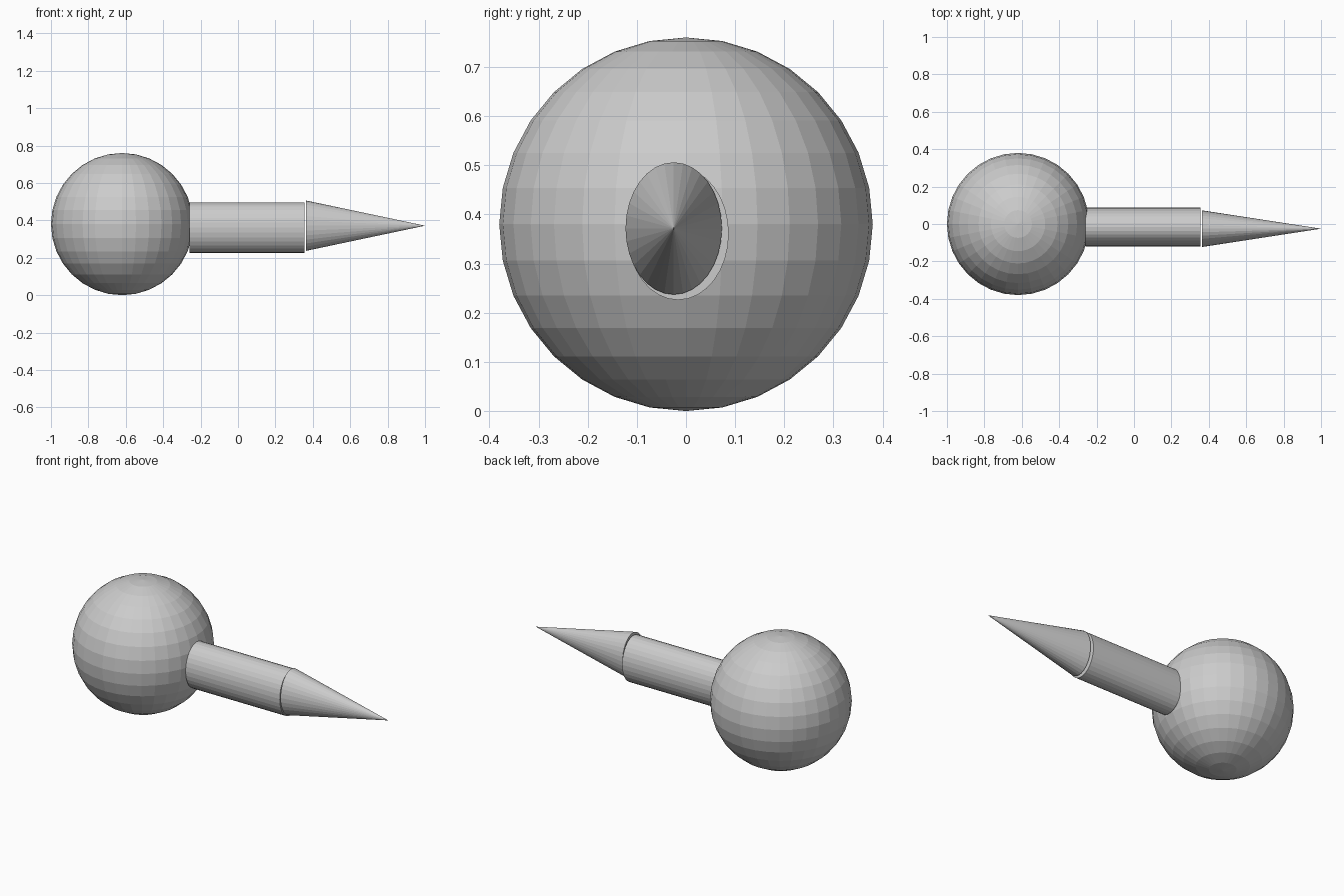
import bpy
from math import radians

if "Cube" in bpy.data.objects:
    bpy.data.objects.remove(bpy.data.objects["Cube"])


def finish(obj, name, scale=(1, 1, 1)):
    obj.name = name
    obj.scale = scale
    return obj


# Round head
bpy.ops.mesh.primitive_uv_sphere_add(segments=32, ring_count=16, radius=0.38,
                                     location=(-0.62, 0, 0.38))
finish(bpy.context.object, "ball")

# Oval shaft lying along x, just touching the ball
x0, x1 = -0.259, 0.356
bpy.ops.mesh.primitive_cylinder_add(vertices=32, radius=1, depth=x1 - x0,
                                    location=((x0 + x1) / 2, -0.016, 0.361),
                                    rotation=(0, radians(90), 0))
finish(bpy.context.object, "shaft", (0.135, 0.103, 1))

# Oval pointed tip, with a hairline gap to the shaft
x0, x1 = 0.364, 1.0
bpy.ops.mesh.primitive_cone_add(vertices=32, radius1=1, radius2=0, depth=x1 - x0,
                                location=((x0 + x1) / 2, -0.025, 0.3715),
                                rotation=(0, radians(90), 0))
finish(bpy.context.object, "tip", (0.1345, 0.098, 1))
